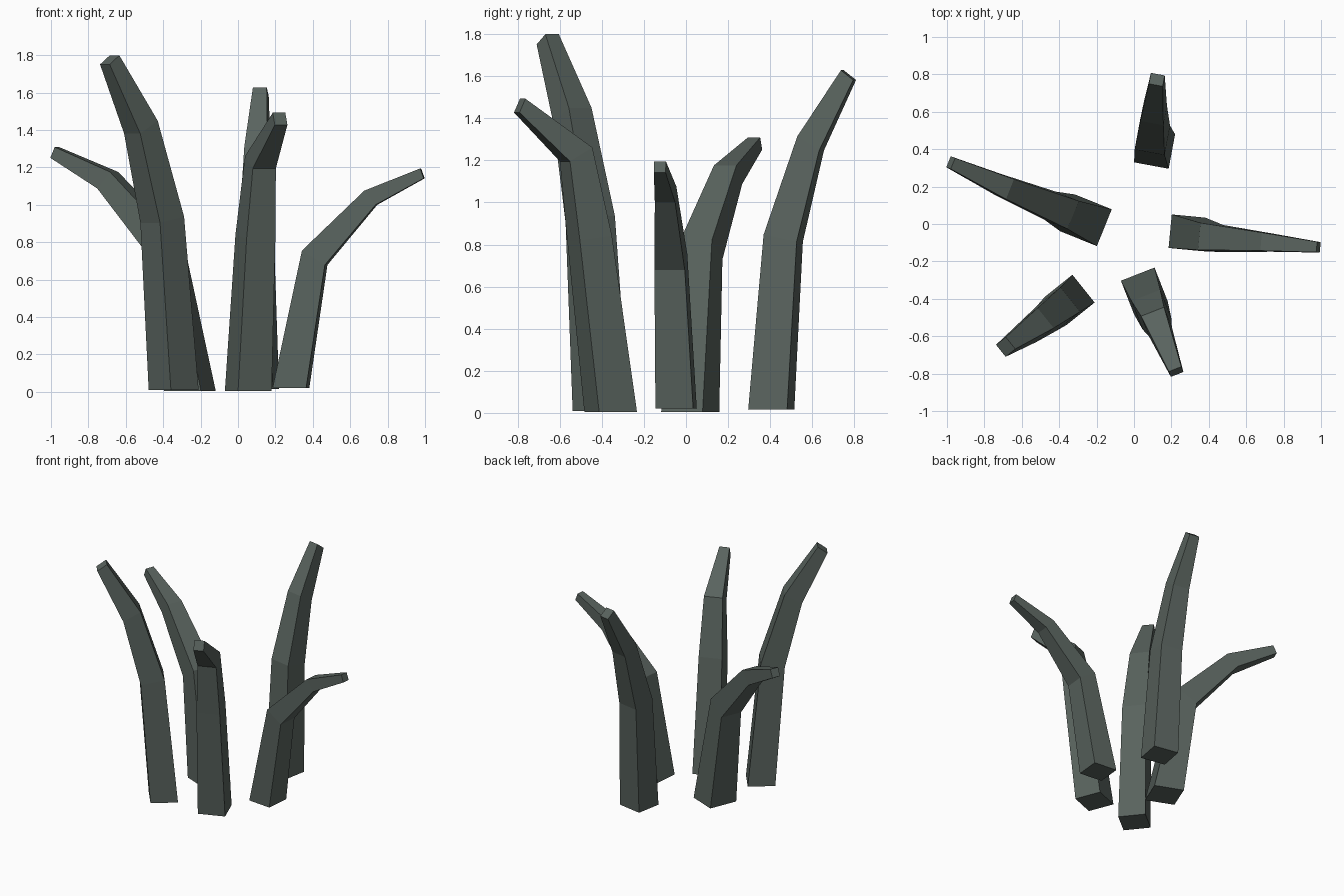
import bpy, bmesh
from math import radians
from mathutils import Matrix, Vector

mat = bpy.data.materials.new("dark_stalk")
mat.diffuse_color = (0.10, 0.125, 0.112, 1)


def stalk(name, azimuth, rings):
    """Square tapering stalk; each ring is (x, y, z, side, outward tilt)."""
    bm = bmesh.new()
    turn = Matrix.Rotation(radians(azimuth), 3, 'Z')
    loops = []
    for x, y, z, side, tilt in rings:
        rot = turn @ Matrix.Rotation(radians(tilt), 3, 'Y')
        h = side / 2
        loops.append([bm.verts.new(rot @ Vector((a * h, b * h, 0)) + Vector((x, y, z)))
                      for a, b in ((-1, -1), (1, -1), (1, 1), (-1, 1))])
    for lo, hi in zip(loops, loops[1:]):
        for i in range(4):
            j = (i + 1) % 4
            bm.faces.new((lo[i], lo[j], hi[j], hi[i]))
    bm.faces.new(loops[0][::-1])
    bm.faces.new(loops[-1])
    bmesh.ops.recalc_face_normals(bm, faces=bm.faces)
    me = bpy.data.meshes.new(name)
    bm.to_mesh(me)
    bm.free()
    me.materials.append(mat)
    bpy.context.collection.objects.link(bpy.data.objects.new(name, me))


# Five bent stalks leaning outward around the centre
stalk("right_stalk", -5.5, [
    (0.283, -0.047, 0.02, 0.180, 0), (0.41, -0.072, 0.717, 0.145, 32),
    (0.71, -0.097, 1.038, 0.097, 51), (0.986, -0.124, 1.168, 0.056, 70)])
stalk("left_stalk", 158, [
    (-0.257, 0.02, 0.005, 0.212, 0), (-0.387, 0.073, 0.775, 0.162, 35),
    (-0.697, 0.20, 1.132, 0.115, 50), (-0.980, 0.328, 1.28, 0.063, 66)])
stalk("front_left_stalk", 218.7, [
    (-0.344, -0.405, 0.01, 0.190, 0), (-0.405, -0.455, 0.92, 0.168, 11),
    (-0.519, -0.540, 1.415, 0.138, 30), (-0.686, -0.657, 1.775, 0.082, 36)])
stalk("front_stalk", -68.6, [
    (0.055, -0.358, 0.005, 0.193, 0), (0.093, -0.458, 0.83, 0.165, 8),
    (0.12, -0.522, 1.228, 0.132, 30), (0.225, -0.79, 1.46, 0.072, 65)])
stalk("back_stalk", 79.5, [
    (0.11, 0.405, 0.015, 0.188, 0), (0.098, 0.462, 0.83, 0.163, 12),
    (0.105, 0.592, 1.28, 0.125, 32), (0.122, 0.772, 1.605, 0.075, 38)])
